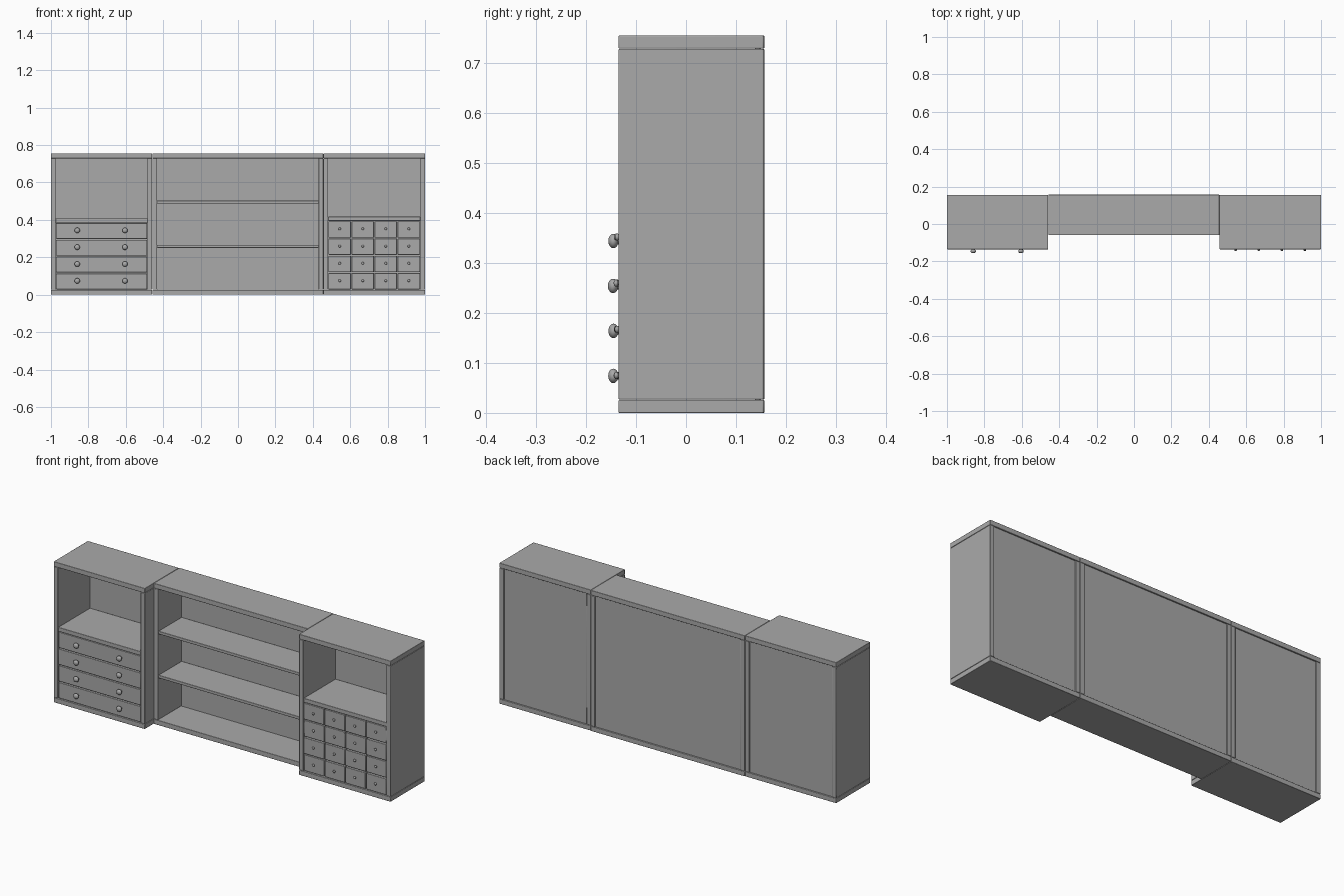
import bpy
import math
import random

random.seed(4)
if "Cube" in bpy.data.objects:
    bpy.data.objects.remove(bpy.data.objects["Cube"], do_unlink=True)

grey = bpy.data.materials.new("plain grey")
grey.use_nodes = True
grey.diffuse_color = (0.4, 0.4, 0.4, 1)
grey.node_tree.nodes["Principled BSDF"].inputs["Base Color"].default_value = (0.4, 0.4, 0.4, 1)

HEIGHT, PLATE, SIDE = 0.755, 0.026, 0.025


def board(name, x, y, z, bevel=0.002):
    """Box spanning the given (low, high) ranges, with softened edges."""
    bpy.ops.mesh.primitive_cube_add(size=1, location=[sum(r) / 2 for r in (x, y, z)])
    ob = bpy.context.object
    ob.name = name
    ob.scale = [r[1] - r[0] for r in (x, y, z)]
    bpy.ops.object.transform_apply(location=False, rotation=False, scale=True)
    ob.data.materials.append(grey)
    if bevel:
        mod = ob.modifiers.new("soft edges", 'BEVEL')
        mod.width = bevel
        mod.segments = 2
    bpy.ops.object.shade_smooth_by_angle(angle=math.radians(30))
    return ob


def knob(name, x, front, z, radius, depth):
    """Flattened round knob on a short stem."""
    bpy.ops.mesh.primitive_cylinder_add(vertices=16, radius=radius * 0.5, depth=depth,
                                        location=(x, front - depth / 2 + 0.003, z),
                                        rotation=(math.pi / 2, 0, 0))
    stem = bpy.context.object
    bpy.ops.mesh.primitive_uv_sphere_add(segments=20, ring_count=12, radius=radius,
                                         location=(x, front - depth + radius * 0.7, z),
                                         rotation=(math.pi / 2, 0, 0))
    ball = bpy.context.object
    ball.scale.z = 0.7
    stem.select_set(True)
    bpy.ops.object.join()
    ball.name = name
    ball.data.materials.clear()
    ball.data.materials.append(grey)
    bpy.ops.object.shade_smooth_by_angle(angle=math.radians(40))


def carcass(name, x0, x1, y0, y1):
    """Top, bottom, two sides and a slightly recessed back."""
    inner = (PLATE + 0.001, HEIGHT - PLATE - 0.001)
    board(name + "_bottom", (x0, x1), (y0, y1), (0, PLATE))
    board(name + "_top", (x0, x1), (y0, y1), (HEIGHT - PLATE, HEIGHT))
    board(name + "_side_right", (x0, x0 + SIDE), (y0, y1), inner)
    board(name + "_side_left", (x1 - SIDE, x1), (y0, y1), inner)
    board(name + "_back", (x0 + SIDE, x1 - SIDE), (y1 - 0.017, y1 - 0.007),
          (PLATE, HEIGHT - PLATE), 0)


def drawers(name, x0, x1, columns, shelf_z, y0, y1, knobs, radius, depth):
    """Grid of drawers below a fixed shelf; knobs are fractions of a drawer's width."""
    a, b = x0 + SIDE, x1 - SIDE
    board(name + "_shelf", (a, b), (y0 + 0.003, y1 - 0.017), (shelf_z, shelf_z + 0.022))
    pitch, width = (shelf_z - PLATE) / 4, (b - a) / columns
    for row in range(4):
        z = PLATE + row * pitch
        for col in range(columns):
            x = a + col * width
            front = y0 + 0.004 - random.uniform(0, 0.003)
            tag = f"{row + 1}_{col + 1}"
            board(f"{name}_drawer_{tag}", (x + 0.002, x + width - 0.002),
                  (front, y1 - 0.03), (z + 0.003, z + pitch - 0.003))
            for i, f in enumerate(knobs):
                knob(f"{name}_knob_{tag}_{i + 1}", x + f * width, front,
                     z + pitch / 2 + 0.003, radius, depth)


# End cabinets with drawers
FRONT, BACK = -0.135, 0.155
carcass("right_cabinet", -1, -0.459, FRONT, BACK)
drawers("right_cabinet", -1, -0.459, 1, 0.386, FRONT, BACK, (0.235, 0.755), 0.0145, 0.024)
carcass("left_cabinet", 0.457, 1, FRONT, BACK)
drawers("left_cabinet", 0.457, 1, 4, 0.395, FRONT, BACK, (0.5,), 0.007, 0.011)

# Shallower open shelving in the middle
MID_FRONT, MID_BACK = -0.06, 0.157
carcass("middle_cabinet", -0.458, 0.456, MID_FRONT, MID_BACK)
for i, z in enumerate((0.251, 0.487)):
    board(f"middle_shelf_{i + 1}", (-0.433, 0.431), (MID_FRONT + 0.004, MID_BACK - 0.017),
          (z, z + 0.016))
